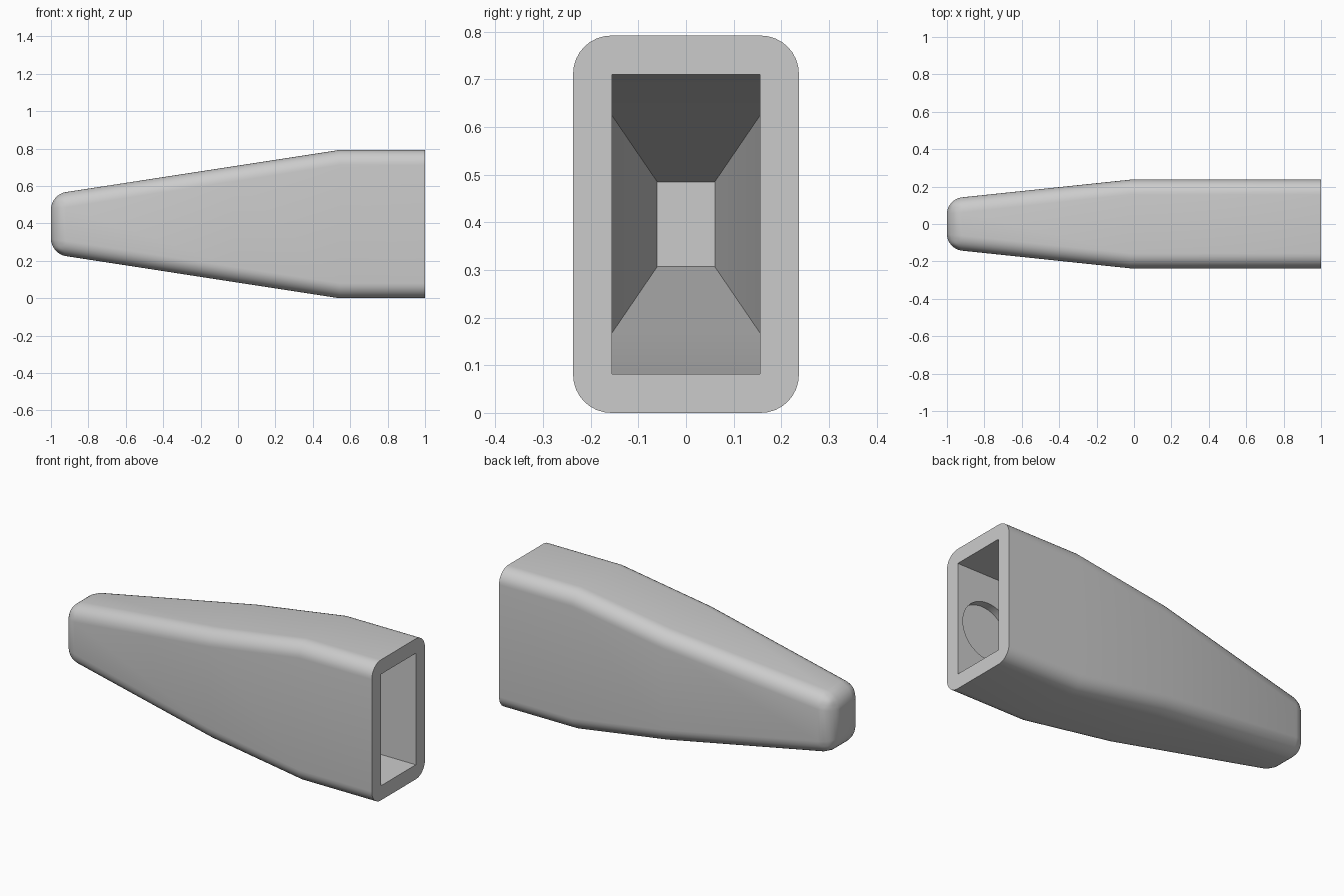
import bpy, bmesh, math
from mathutils import Matrix

cube = bpy.data.objects.get("Cube")
if cube:
    bpy.data.objects.remove(cube, do_unlink=True)

MID = 0.396              # height of the centre line
WALL = 0.08
HALF_Y, HALF_Z = 0.237, 0.396
KINK_Y, KINK_Z = -0.02, 0.54   # where the sides and the top start to taper
SLOPE_Y, SLOPE_Z = 0.105, 0.154

grey = bpy.data.materials.new("grey plastic")
grey.use_nodes = True
colour = (0.6, 0.6, 0.6, 1)
grey.diffuse_color = colour
grey.node_tree.nodes["Principled BSDF"].inputs["Base Color"].default_value = colour


def add_object(name, bm):
    bmesh.ops.recalc_face_normals(bm, faces=bm.faces)
    mesh = bpy.data.meshes.new(name)
    bm.to_mesh(mesh)
    bm.free()
    mesh.materials.append(grey)
    obj = bpy.data.objects.new(name, mesh)
    bpy.context.collection.objects.link(obj)
    return obj


def tapered_box(x_start, x_end, inset):
    """Rectangular tube along x that narrows towards -x."""
    bm = bmesh.new()
    rings = []
    for x in (x_start, KINK_Y, KINK_Z, x_end):
        hy = HALF_Y - inset - SLOPE_Y * max(0, KINK_Y - x)
        hz = HALF_Z - inset - SLOPE_Z * max(0, KINK_Z - x)
        rings.append([bm.verts.new((x, sy * hy, MID + sz * hz))
                      for sy, sz in ((-1, -1), (1, -1), (1, 1), (-1, 1))])
    for a, b in zip(rings, rings[1:]):
        for i in range(4):
            j = (i + 1) % 4
            bm.faces.new((a[i], a[j], b[j], b[i]))
    bm.faces.new(rings[0])
    bm.faces.new(rings[-1])
    return bm, rings


# Outer body with rounded long edges and rounded closed tip
bm, rings = tapered_box(-1, 1, 0)
round_edges = [bm.edges.get((a[i], b[i])) for a, b in zip(rings, rings[1:]) for i in range(4)]
round_edges += [bm.edges.get((rings[0][i], rings[0][i - 1])) for i in range(4)]
bmesh.ops.bevel(bm, geom=round_edges, offset=WALL, offset_type='OFFSET',
                segments=8, profile=0.5, affect='EDGES', clamp_overlap=True)
body = add_object("tapered_sleeve", bm)

# Pocket open at the wide end
bm, rings = tapered_box(-0.92, 1.1, WALL + 0.002)
pocket = add_object("pocket_cutter", bm)

# Round recess in the front inner wall
bm = bmesh.new()
bmesh.ops.create_cone(bm, cap_ends=True, segments=48, radius1=0.16, radius2=0.16, depth=0.1,
                      matrix=Matrix.Translation((0.807, -0.15, MID))
                      @ Matrix.Rotation(math.pi / 2, 4, 'X'))
recess = add_object("recess_cutter", bm)

bpy.context.view_layer.objects.active = body
body.select_set(True)
for cutter in (pocket, recess):
    mod = body.modifiers.new("cut", 'BOOLEAN')
    mod.operation = 'DIFFERENCE'
    mod.solver = 'EXACT'
    mod.object = cutter
    bpy.ops.object.modifier_apply(modifier=mod.name)
    bpy.data.objects.remove(cutter, do_unlink=True)

bpy.ops.object.shade_smooth_by_angle(angle=math.radians(30))
